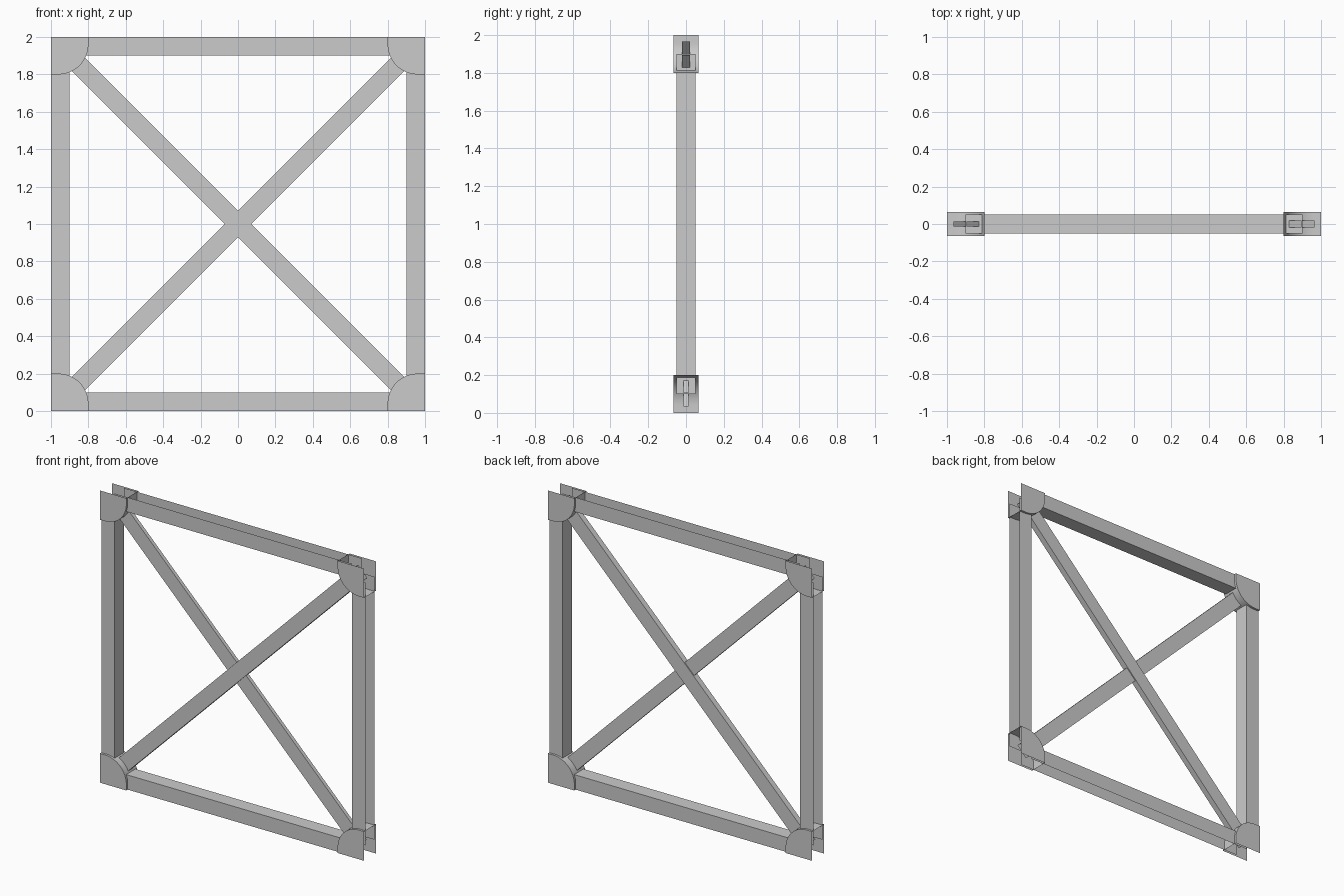
import bpy, math
from mathutils import Matrix, Vector

if "Cube" in bpy.data.objects:
    bpy.data.objects.remove(bpy.data.objects["Cube"])


def make(name, verts, faces, mat=Matrix()):
    me = bpy.data.meshes.new(name)
    me.from_pydata([mat @ Vector(v) for v in verts], [], faces)
    me.update()
    ob = bpy.data.objects.new(name, me)
    bpy.context.collection.objects.link(ob)
    return ob


def turn(deg):
    # rotation in the panel plane about the frame centre
    return Matrix.Translation((0, 0, 1)) @ Matrix.Rotation(math.radians(deg), 4, 'Y')


def sweep(name, profile, half, mat, closed=False):
    # (y, z) profile run along local x, ends left open
    n = len(profile)
    verts = [(x, y, z) for x in (-half, half) for y, z in profile]
    faces = [(i, (i + 1) % n, n + (i + 1) % n, n + i) for i in range(n if closed else n - 1)]
    return make(name, verts, faces, mat)


# Four sheet channels, open towards the outside
channel = [(-0.05, 1.0), (-0.05, 0.9), (0.05, 0.9), (0.05, 1.0)]
for name, deg in (("top_rail", 0), ("right_post", 90), ("bottom_rail", 180), ("left_post", 270)):
    sweep(name, channel, 0.9, turn(deg))

# Two crossing hollow braces
for name, deg, t in (("brace_rising", -45, 0.02), ("brace_falling", 45, 0.013)):
    tube = [(-t, -0.05), (t, -0.05), (t, 0.05), (-t, 0.05)]
    sweep(name, tube, 0.93 * math.sqrt(2), turn(deg), True)

# Corner brackets: two plates joined by a rounded inner wall
R, N = 0.16, 20
path = [(1.0, 0.8)]
for i in range(N + 1):
    a = math.pi / 2 * i / N
    path.append((0.96 - R * math.sin(a), 0.96 - R * math.cos(a)))
path.append((0.8, 1.0))
outline = path + [(1.0, 1.0)]
n = len(outline)
verts = [(x, y, z) for y in (-0.065, 0.065) for x, z in outline]
faces = [tuple(range(n)), tuple(range(2 * n - 1, n - 1, -1))]
faces += [(i + 1, i, n + i, n + i + 1) for i in range(len(path) - 1)]
for k, name in enumerate(("top_right", "bottom_right", "bottom_left", "top_left")):
    ob = make("corner_bracket_" + name, verts, faces, turn(90 * k))
    bpy.ops.object.select_all(action='DESELECT')
    ob.select_set(True)
    bpy.context.view_layer.objects.active = ob
    bpy.ops.object.shade_smooth_by_angle(angle=math.radians(30))
